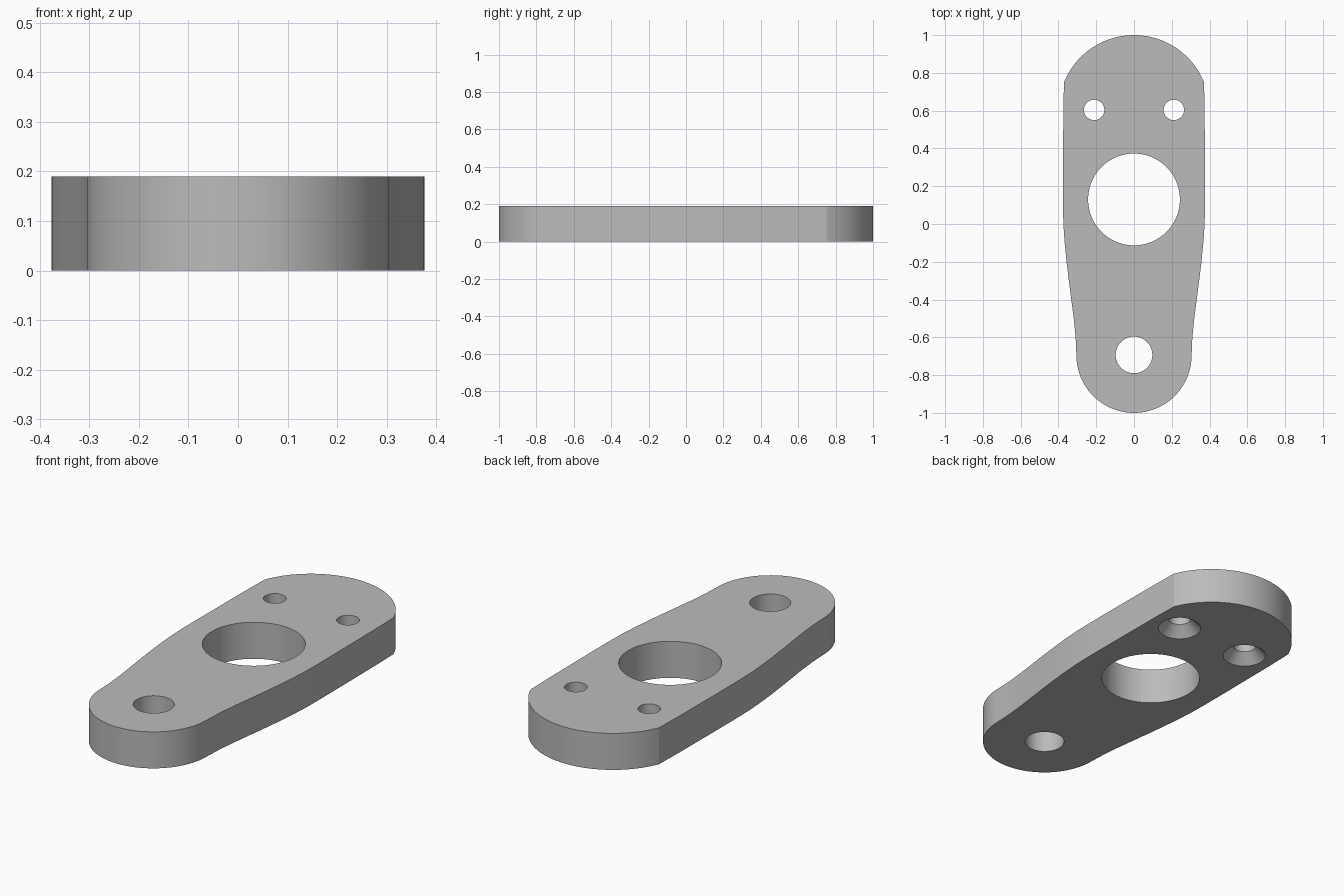
import bpy, bmesh
from math import sin, cos, pi, radians, atan2

cube = bpy.data.objects.get("Cube")
if cube:
    bpy.data.objects.remove(cube, do_unlink=True)

HEIGHT = 0.19

grey = bpy.data.materials.new("plain grey")
grey.use_nodes = True
colour = (0.5, 0.5, 0.5, 1)
grey.diffuse_color = colour
grey.node_tree.nodes["Principled BSDF"].inputs["Base Color"].default_value = colour


def arc(cy, r, start, end, steps):
    """Points on an arc centred on the long axis."""
    angles = [start + (end - start) * i / steps for i in range(steps + 1)]
    return [(r * cos(a), cy + r * sin(a)) for a in angles]


def loft(name, rings):
    """Solid through matching rings of 3D points, capped at both ends."""
    bm = bmesh.new()
    loops = [[bm.verts.new(p) for p in ring] for ring in rings]
    n = len(loops[0])
    for low, high in zip(loops, loops[1:]):
        for i in range(n):
            j = (i + 1) % n
            bm.faces.new((low[i], low[j], high[j], high[i]))
    bm.faces.new(loops[0][::-1])
    bm.faces.new(loops[-1])
    bmesh.ops.recalc_face_normals(bm, faces=bm.faces)
    mesh = bpy.data.meshes.new(name)
    bm.to_mesh(mesh)
    bm.free()
    mesh.materials.append(grey)
    obj = bpy.data.objects.new(name, mesh)
    bpy.context.collection.objects.link(obj)
    return obj


def drill(x, y, levels, sides=64):
    """Round cutter from (z, radius) levels."""
    rings = [[(x + r * cos(2 * pi * i / sides), y + r * sin(2 * pi * i / sides), z)
              for i in range(sides)] for z, r in levels]
    cutter = loft("hole_cutter", rings)
    cutter.hide_render = True
    return cutter


# Outline: broad rounded head, gently tapering sides, round foot
corner = atan2(0.15, 0.37)
head = arc(0.6, 0.4, corner, pi - corner, 48)
foot = arc(-0.695, 0.305, pi, 2 * pi, 48)
side = [(0.309, -0.6), (0.319, -0.5), (0.332, -0.4), (0.345, -0.3), (0.357, -0.2),
        (0.367, -0.1), (0.374, 0), (0.376, 0.1), (0.376, 0.25), (0.374, 0.6)]
outline = head + [(-x, y) for x, y in reversed(side)] + foot + side
plate = loft("link_plate", [[(x, y, z) for x, y in outline] for z in (0, HEIGHT)])

# Centre bore, foot hole and two screw holes countersunk from below
through = (-0.05, HEIGHT + 0.05)
cutters = [drill(0, 0.13, [(z, 0.243) for z in through], 96),
           drill(0, -0.693, [(z, 0.097) for z in through])]
for x in (-0.211, 0.211):
    cutters.append(drill(x, 0.604, [(-0.02, 0.125), (0.053, 0.054), (through[1], 0.054)]))

bpy.ops.object.select_all(action="DESELECT")
bpy.context.view_layer.objects.active = plate
plate.select_set(True)
for cutter in cutters:
    mod = plate.modifiers.new("hole", "BOOLEAN")
    mod.operation = "DIFFERENCE"
    mod.solver = "EXACT"
    mod.object = cutter
    bpy.ops.object.modifier_apply(modifier=mod.name)
    bpy.data.objects.remove(cutter, do_unlink=True)

bpy.ops.object.shade_smooth_by_angle(angle=radians(20))
